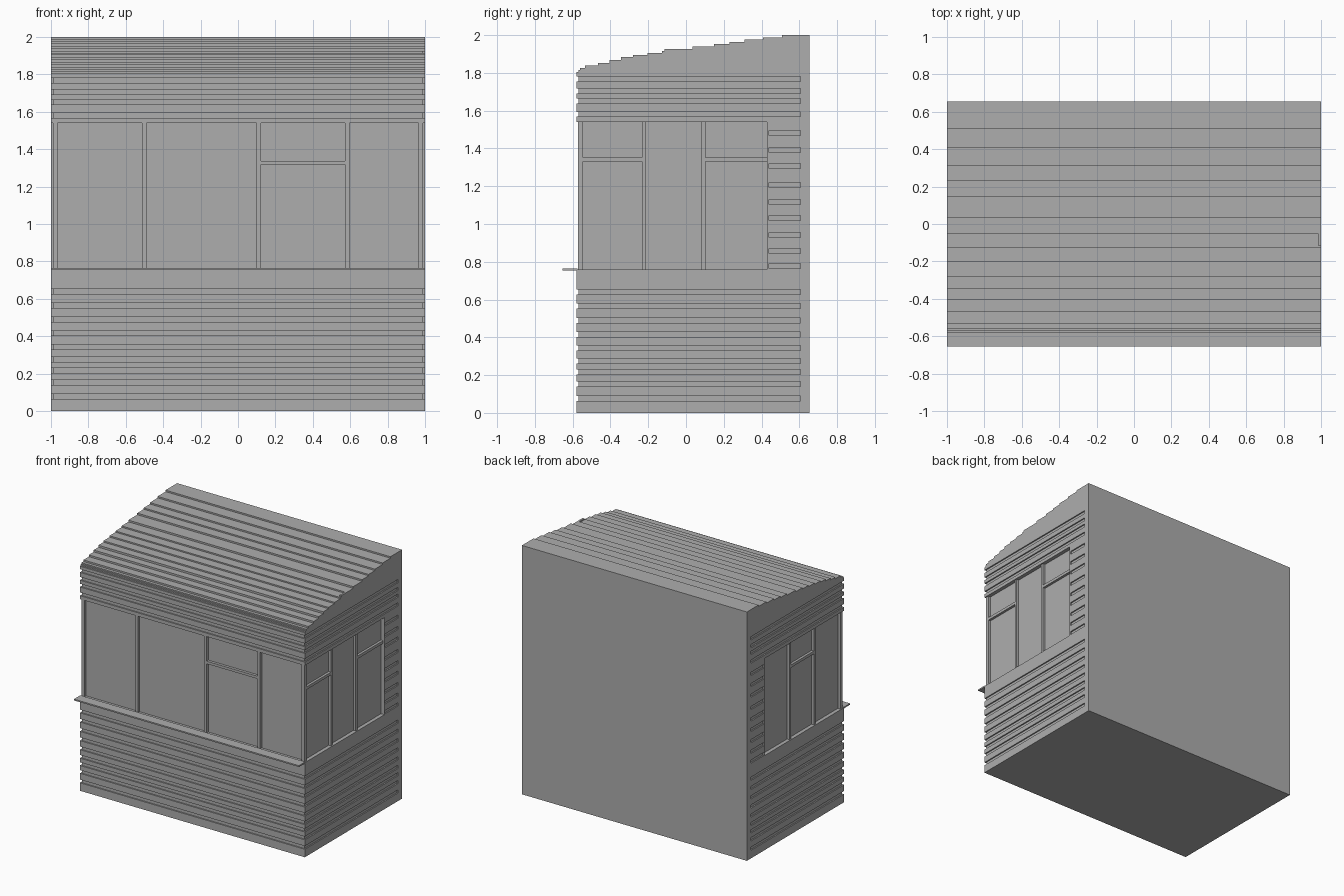
import bpy, bmesh

cube = bpy.data.objects.get("Cube")
if cube:
    bpy.data.objects.remove(cube, do_unlink=True)

grey = bpy.data.materials.new("plain grey")
grey.use_nodes = True
COLOUR = (0.42, 0.42, 0.42, 1)
grey.diffuse_color = COLOUR
grey.node_tree.nodes["Principled BSDF"].inputs["Base Color"].default_value = COLOUR

HALF, FRONT, BACK = 1.0, -0.58, 0.655
WIN_LOW, WIN_TOP, WIN_BACK = 0.76, 1.54, 0.43
PANE_X, PANE_Y = 0.97, -0.55      # glass planes
POST_X, POST_Y = 0.99, -0.572     # outer faces of the window frame
GROOVE = 0.026


def add_prism(bm, outline, offset):
    """Extrude a closed outline of 3D points along an offset."""
    face = bm.faces.new([bm.verts.new(p) for p in outline])
    new = bmesh.ops.extrude_face_region(bm, geom=[face])["geom"]
    verts = [v for v in new if isinstance(v, bmesh.types.BMVert)]
    bmesh.ops.translate(bm, verts=verts, vec=offset)


def add_box(bm, x0, x1, y0, y1, z0, z1):
    add_prism(bm, [(x0, y0, z0), (x1, y0, z0), (x1, y1, z0), (x0, y1, z0)],
              (0, 0, z1 - z0))


def add_wrap(bm, z0, z1, side, front, back):
    """U-shaped band cutting the front and both sides."""
    out = HALF + 0.1
    plan = [(-out, back), (-out, -0.7), (out, -0.7), (out, back),
            (side, back), (side, front), (-side, front), (-side, back)]
    add_prism(bm, [(x, y, z0) for x, y in plan], (0, 0, z1 - z0))


def finish(name, bm):
    bmesh.ops.recalc_face_normals(bm, faces=bm.faces[:])
    mesh = bpy.data.meshes.new(name)
    bm.to_mesh(mesh)
    bm.free()
    mesh.materials.append(grey)
    obj = bpy.data.objects.new(name, mesh)
    bpy.context.collection.objects.link(obj)
    return obj


# Cabin body with a stepped roof: start of each tread and its height
treads = [(FRONT, 1.805), (-0.57, 1.815), (-0.56, 1.825), (-0.535, 1.838),
          (-0.467, 1.852), (-0.404, 1.867), (-0.345, 1.883), (-0.28, 1.894),
          (-0.203, 1.905), (-0.128, 1.915), (-0.05, 1.926), (0.035, 1.94),
          (0.148, 1.953), (0.23, 1.964), (0.31, 1.976), (0.408, 1.988), (0.508, 2.0)]
profile = [(BACK, 0), (FRONT, 0)]
for i, (y, z) in enumerate(treads):
    end = treads[i + 1][0] if i + 1 < len(treads) else BACK
    profile += [(y, z), (end, z)]
bm = bmesh.new()
add_prism(bm, [(-HALF, y, z) for y, z in profile], (2 * HALF, 0, 0))
body = finish("cabin_body", bm)

# Cutters: cladding grooves, window band and short grooves behind the windows
bm = bmesh.new()
for z in (0.064, 0.14, 0.203, 0.262, 0.33, 0.403, 0.477, 0.552, 0.626,
          1.568, 1.638, 1.692, 1.755):
    add_wrap(bm, z, z + GROOVE, 0.99, -0.57, 0.605)
add_wrap(bm, WIN_LOW, WIN_TOP, PANE_X, PANE_Y, WIN_BACK)
for z in (0.764, 0.843, 0.928, 1.019, 1.103, 1.194, 1.294, 1.379, 1.469):
    for s in (-1, 1):
        x0, x1 = sorted((s * 0.99, s * 1.1))
        add_box(bm, x0, x1, 0.44, 0.605, z, z + GROOVE)
cutter = finish("groove_and_window_cutter", bm)
cutter.hide_render = True
cutter.hide_viewport = True
cutter.display_type = 'WIRE'

cut = body.modifiers.new("cut", 'BOOLEAN')
cut.operation = 'DIFFERENCE'
cut.solver = 'EXACT'
cut.object = cutter

# Front window frame
bm = bmesh.new()
for x0, x1 in ((-0.512, -0.49), (0.098, 0.122), (0.572, 0.597)):
    add_box(bm, x0, x1, POST_Y, PANE_Y, WIN_LOW, WIN_TOP)
add_box(bm, 0.122, 0.572, POST_Y, PANE_Y, 1.317, 1.338)
finish("front_window_frame", bm)

# Corner posts
for s, name in ((1, "left"), (-1, "right")):
    bm = bmesh.new()
    x0, x1 = sorted((s * 0.965, s * POST_X))
    add_box(bm, x0, x1, POST_Y, -0.545, WIN_LOW, WIN_TOP)
    finish(name + "_corner_post", bm)

# Side window frames: posts on both sides, transoms in different bays
bays = {1: ((-0.545, -0.233), (0.102, WIN_BACK)), -1: ((-0.211, 0.08),)}
for s, name in ((1, "left"), (-1, "right")):
    bm = bmesh.new()
    x0, x1 = sorted((s * PANE_X, s * POST_X))
    for y0, y1 in ((-0.233, -0.211), (0.08, 0.102)):
        add_box(bm, x0, x1, y0, y1, WIN_LOW, WIN_TOP)
    for y0, y1 in bays[s]:
        add_box(bm, x0, x1, y0, y1, 1.33, 1.353)
    finish(name + "_window_frame", bm)

# Front counter shelf
bm = bmesh.new()
add_box(bm, -HALF, HALF, -BACK, -0.575, 0.754, 0.765)
finish("counter_shelf", bm)

# Small tab on one roof step
bm = bmesh.new()
add_box(bm, 0.985, HALF, -0.115, -0.05, 1.91, 1.926)
finish("roof_tab", bm)
